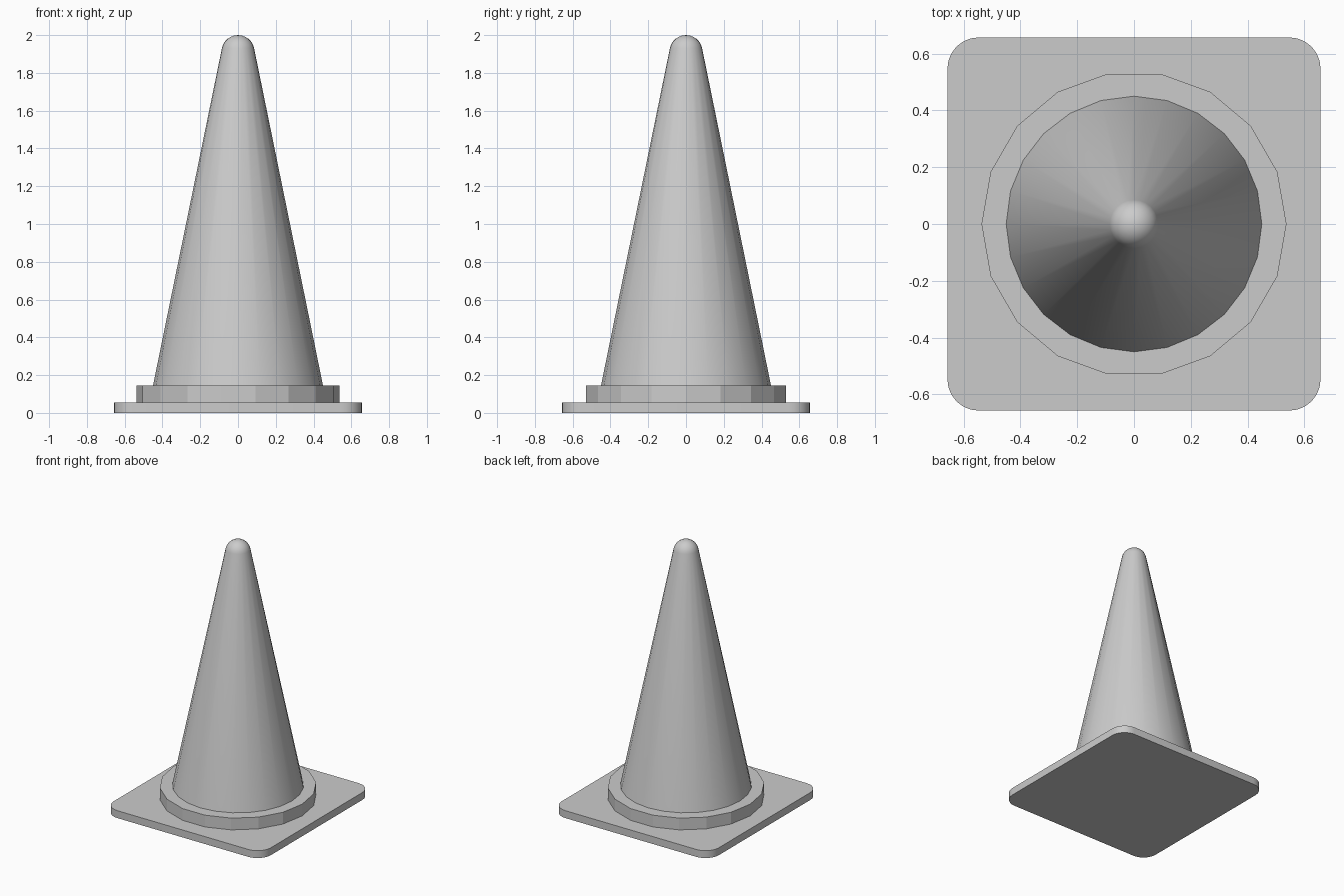
import bpy, bmesh, math

if "Cube" in bpy.data.objects:
    bpy.data.objects.remove(bpy.data.objects["Cube"])


def extrude_outline(name, outline, z0, z1):
    """Solid prism from a closed 2D outline."""
    bm = bmesh.new()
    face = bm.faces.new([bm.verts.new((x, y, z0)) for x, y in outline])
    res = bmesh.ops.extrude_face_region(bm, geom=[face])
    for v in res["geom"]:
        if isinstance(v, bmesh.types.BMVert):
            v.co.z = z1
    return finish(name, bm)


def finish(name, bm):
    bmesh.ops.recalc_face_normals(bm, faces=bm.faces)
    mesh = bpy.data.meshes.new(name)
    bm.to_mesh(mesh)
    bm.free()
    obj = bpy.data.objects.new(name, mesh)
    bpy.context.collection.objects.link(obj)
    return obj


def smooth(obj, degrees):
    bpy.ops.object.select_all(action="DESELECT")
    obj.select_set(True)
    bpy.context.view_layer.objects.active = obj
    bpy.ops.object.shade_smooth_by_angle(angle=math.radians(degrees))


# Square base plate with rounded corners
half, rad, steps = 0.657, 0.11, 6
outline = []
for corner, (sx, sy) in enumerate([(1, 1), (-1, 1), (-1, -1), (1, -1)]):
    for i in range(steps + 1):
        a = math.radians(90) * (corner + i / steps)
        outline.append((sx * (half - rad) + rad * math.cos(a),
                        sy * (half - rad) + rad * math.sin(a)))
smooth(extrude_outline("base_plate", outline, 0, 0.056), 30)

# Flat-sided collar, 18 sides
ring = [(0.537 * math.cos(math.tau * i / 18), 0.537 * math.sin(math.tau * i / 18))
        for i in range(18)]
extrude_outline("base_collar", ring, 0.056, 0.145)

# Tapered body with a rounded tip, 24 sides
tip_r = 0.087
profile = [(0.45, 0.145)]
for i in range(6):
    a = math.radians(11.5 + (90 - 11.5) * i / 6)
    profile.append((tip_r * math.cos(a), 2 - tip_r + tip_r * math.sin(a)))
profile.append((0, 2))
bm = bmesh.new()
verts = [bm.verts.new((r, 0, z)) for r, z in profile]
edges = [bm.edges.new(pair) for pair in zip(verts, verts[1:])]
bmesh.ops.spin(bm, geom=verts + edges, cent=(0, 0, 0), axis=(0, 0, 1),
               angle=math.tau, steps=24, use_duplicate=False)
bmesh.ops.remove_doubles(bm, verts=bm.verts, dist=0.0005)
bmesh.ops.holes_fill(bm, edges=[e for e in bm.edges if e.is_boundary], sides=0)
smooth(finish("cone_body", bm), 40)
